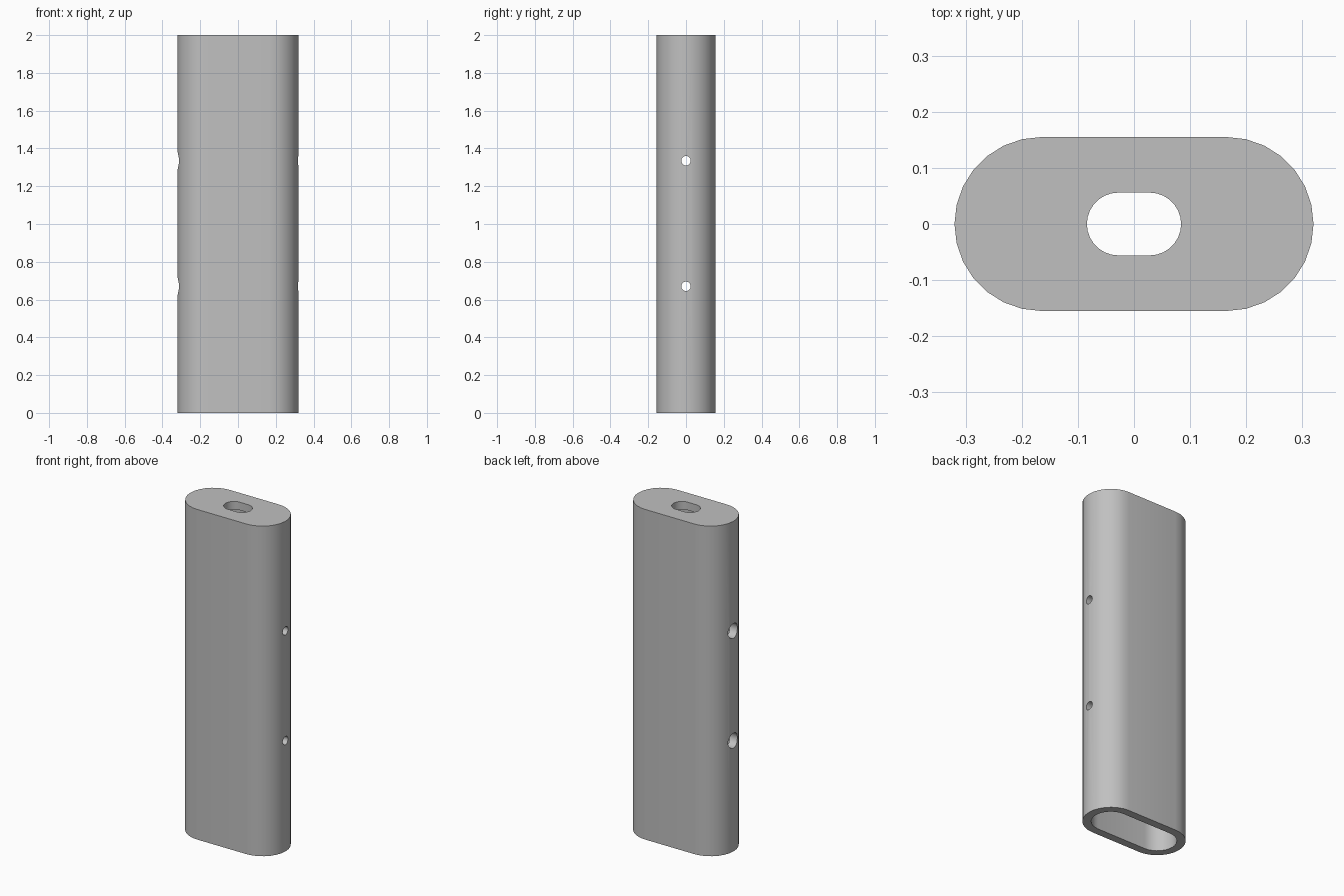
import bpy
import bmesh
from math import cos, sin, pi, radians
from mathutils import Matrix

if "Cube" in bpy.data.objects:
    bpy.data.objects.remove(bpy.data.objects["Cube"])

HEIGHT = 2.0
WALL = 0.048
HALF_FLAT = 0.165      # centre of each rounded end
RADIUS = 0.155         # outer radius of the rounded ends
HOLE_HEIGHTS = (0.67, 1.335)

grey = bpy.data.materials.new("Plain grey")
grey.use_nodes = True
colour = (0.53, 0.53, 0.53, 1)
grey.diffuse_color = colour
grey.node_tree.nodes["Principled BSDF"].inputs["Base Color"].default_value = colour


def finish(name, bm):
    mesh = bpy.data.meshes.new(name)
    bmesh.ops.recalc_face_normals(bm, faces=bm.faces)
    bm.to_mesh(mesh)
    bm.free()
    mesh.materials.append(grey)
    obj = bpy.data.objects.new(name, mesh)
    bpy.context.collection.objects.link(obj)
    return obj


def slot_prism(name, half_flat, radius, bottom, top, steps=14):
    """Upright prism with two straight sides and two round ends."""
    bm = bmesh.new()
    ring = []
    for side in (1, -1):
        for i in range(steps + 1):
            a = -pi / 2 + pi * i / steps
            ring.append(bm.verts.new((side * (half_flat + radius * cos(a)),
                                      side * radius * sin(a), bottom)))
    base = bm.faces.new(ring)
    extruded = bmesh.ops.extrude_face_region(bm, geom=[base], use_keep_orig=True)
    verts = [g for g in extruded["geom"] if isinstance(g, bmesh.types.BMVert)]
    bmesh.ops.translate(bm, verts=verts, vec=(0, 0, top - bottom))
    return finish(name, bm)


def side_drill(name, x, z, radius):
    bm = bmesh.new()
    place = Matrix.Translation((x, 0, z)) @ Matrix.Rotation(pi / 2, 4, "Y")
    bmesh.ops.create_cone(bm, cap_ends=True, segments=24, radius1=radius,
                          radius2=radius, depth=0.2, matrix=place)
    return finish(name, bm)


# Outer shell, closed at the top and open below
sleeve = slot_prism("sleeve", HALF_FLAT, RADIUS, 0, HEIGHT)

# Hollow interior and slot through the top
cutters = [
    slot_prism("cavity_cutter", HALF_FLAT, RADIUS - WALL, -0.1, HEIGHT - WALL),
    slot_prism("top_slot_cutter", 0.028, 0.056, HEIGHT - 0.2, HEIGHT + 0.1),
]
# Small screw holes on the left end, larger access holes on the right end
for z in HOLE_HEIGHTS:
    cutters.append(side_drill("screw_hole_cutter", 0.3, z, 0.025))
    cutters.append(side_drill("access_hole_cutter", -0.3, z, 0.045))

bpy.ops.object.select_all(action="DESELECT")
bpy.context.view_layer.objects.active = sleeve
sleeve.select_set(True)
for cutter in cutters:
    cutter.hide_render = True
    cut = sleeve.modifiers.new("cut", "BOOLEAN")
    cut.operation = "DIFFERENCE"
    cut.solver = "EXACT"
    cut.object = cutter
    bpy.ops.object.modifier_apply(modifier=cut.name)
    bpy.data.objects.remove(cutter)

bpy.ops.object.shade_smooth_by_angle(angle=radians(30))
